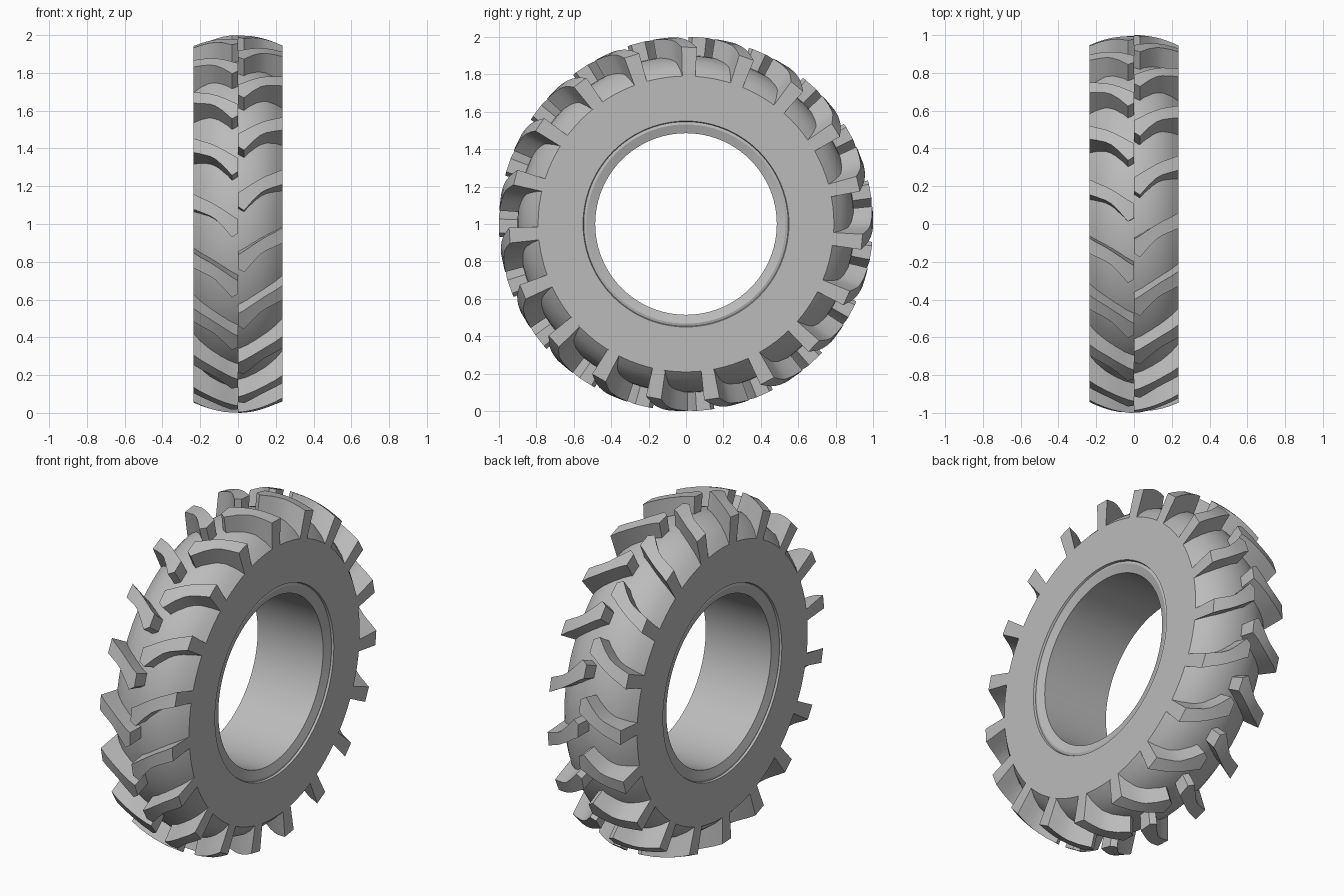
import bpy, bmesh, math

cube = bpy.data.objects.get("Cube")
if cube:
    bpy.data.objects.remove(cube, do_unlink=True)

HALF = 0.236      # half width of the tyre
LUGS = 19         # lugs on each side
BASE = 0.79       # radius where the lugs meet the sidewall

rubber = bpy.data.materials.new("grey_rubber")
rubber.use_nodes = True
GREY = (0.5, 0.5, 0.5, 1)
rubber.diffuse_color = GREY
rubber.node_tree.nodes["Principled BSDF"].inputs["Base Color"].default_value = GREY


def place(x, radius, degrees):
    """Point on the wheel, the angle running from +y towards +z."""
    a = math.radians(degrees)
    return (x, radius * math.cos(a), 1 + radius * math.sin(a))


def finish(bm, name):
    bmesh.ops.recalc_face_normals(bm, faces=bm.faces)
    mesh = bpy.data.meshes.new(name)
    bm.to_mesh(mesh)
    bm.free()
    mesh.materials.append(rubber)
    obj = bpy.data.objects.new(name, mesh)
    bpy.context.collection.objects.link(obj)
    bpy.ops.object.select_all(action='DESELECT')
    obj.select_set(True)
    bpy.context.view_layer.objects.active = obj
    bpy.ops.object.shade_smooth_by_angle(angle=math.radians(28))
    return obj


# Carcass: closed half profile (x, radius), mirrored and spun about the axle
half = [(0.05, 0.897), (0.1, 0.885), (0.15, 0.865), (0.2, 0.828), (HALF, BASE),
        (HALF, 0.55), (0.224, 0.546), (0.228, 0.532), (0.212, 0.485)]
profile = [(0, 0.9)] + half + [(-x, r) for x, r in reversed(half)]
SEGMENTS = 96
bm = bmesh.new()
rings = [[bm.verts.new(place(x, r, 360 * i / SEGMENTS)) for x, r in profile]
         for i in range(SEGMENTS)]
for i, ring in enumerate(rings):
    following = rings[(i + 1) % SEGMENTS]
    for j in range(len(profile)):
        k = (j + 1) % len(profile)
        bm.faces.new((ring[j], ring[k], following[k], following[j]))
finish(bm, "tyre_carcass")


# Lug plan: leading and trailing (x, degrees from the tip), centre to shoulder
PLAN = [((0.0, -1.2), (0.0, -5.5)),
        ((0.032, 0.0), (0.03, -6.5)),
        ((0.08, -3.2), (0.07, -8.1)),
        ((0.12, -5.5), (0.11, -9.6)),
        ((0.15, -6.6), (0.15, -11.0)),
        ((0.195, -7.7), (0.195, -12.3)),
        ((HALF, -8.7), (HALF, -13.7))]


def crown(x):
    return 1.0 - 0.055 * (x / HALF) ** 2


def lug_row(name, side, tip_angle):
    bm = bmesh.new()
    for n in range(LUGS):
        turn = tip_angle + 360 * n / LUGS
        loops = []
        for (xa, a), (xb, b) in PLAN:
            corners = [(xa, BASE, a), (xa, crown(xa), a),
                       (xb, crown(xb), b), (xb, BASE, b)]
            loops.append([bm.verts.new(place(side * x, r, turn + d))
                          for x, r, d in corners])
        for p, q in zip(loops, loops[1:]):
            for j in range(4):
                k = (j + 1) % 4
                bm.faces.new((p[j], p[k], q[k], q[j]))
        bm.faces.new(loops[0])
        bm.faces.new(loops[-1])
    finish(bm, name)


lug_row("left_lugs", 1, 175.9)
lug_row("right_lugs", -1, 184.0)
